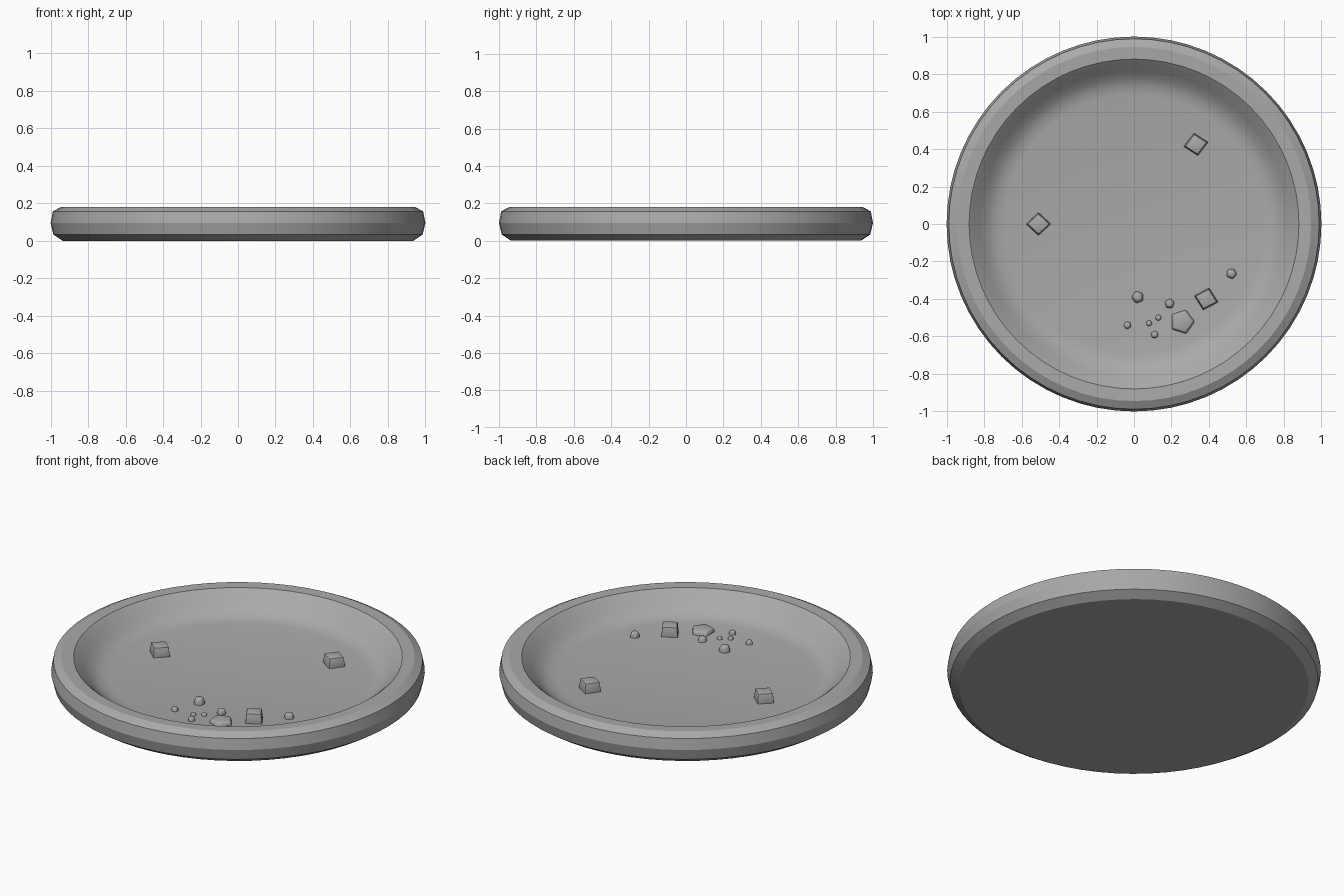
import bpy, bmesh, math
from mathutils import Matrix

cube = bpy.data.objects.get("Cube")
if cube:
    bpy.data.objects.remove(cube, do_unlink=True)

FLOOR = 0.06
stone = bpy.data.materials.new("stone grey")
stone.use_nodes = True
GREY = (0.4, 0.4, 0.4, 1)
stone.diffuse_color = GREY
stone.node_tree.nodes["Principled BSDF"].inputs["Base Color"].default_value = GREY


def add_object(name, bm, angle):
    bmesh.ops.recalc_face_normals(bm, faces=bm.faces)
    mesh = bpy.data.meshes.new(name)
    bm.to_mesh(mesh)
    bm.free()
    mesh.materials.append(stone)
    obj = bpy.data.objects.new(name, mesh)
    bpy.context.collection.objects.link(obj)
    bpy.ops.object.select_all(action="DESELECT")
    obj.select_set(True)
    bpy.context.view_layer.objects.active = obj
    bpy.ops.object.shade_smooth_by_angle(angle=math.radians(angle))
    return obj


# Shallow dish: a lathed profile closed by flat discs
def build_dish(profile, segments=64):
    bm = bmesh.new()
    rings = []
    for r, z in profile:
        rings.append([bm.verts.new((r * math.cos(a), r * math.sin(a), z))
                      for a in (math.tau * i / segments for i in range(segments))])
    for low, high in zip(rings, rings[1:]):
        for i in range(segments):
            j = (i + 1) % segments
            bm.faces.new((low[i], low[j], high[j], high[i]))
    bm.faces.new(rings[0])
    bm.faces.new(rings[-1])
    return add_object("dish", bm, 24)


build_dish([(0.935, 0), (0.985, 0.033), (1, 0.095), (0.988, 0.157), (0.945, 0.18),
            (0.88, 0.178), (0.855, 0.157), (0.82, 0.122), (0.78, 0.088),
            (0.74, 0.068), (0.69, FLOOR)])


# Chips: tapered prisms standing on the floor with softened edges
def add_chip(name, x, y, width, depth, height, turn, sides, taper, soft, angle):
    bm = bmesh.new()
    bmesh.ops.create_cone(bm, cap_ends=True, segments=sides, radius1=0.5,
                          radius2=0.5 * taper, depth=1)
    bmesh.ops.transform(bm, verts=bm.verts, matrix=(
        Matrix.Translation((x, y, FLOOR + height / 2 - 0.004))
        @ Matrix.Rotation(math.radians(turn), 4, "Z")
        @ Matrix.Diagonal((width, depth, height + 0.008, 1))))
    bmesh.ops.bevel(bm, geom=bm.edges[:], offset=soft, segments=2,
                    profile=0.5, affect="EDGES")
    add_object(name, bm, angle)


# Square blocks
for i, (x, y, turn) in enumerate([(0.33, 0.425, 10), (-0.51, 0, 0), (0.385, -0.4, -15)]):
    add_chip(f"block_{i + 1}", x, y, 0.135, 0.125, 0.055, turn, 4, 0.86, 0.004, 30)

# Loose pebbles: x, y, width, height
pebbles = [(0.02, -0.39, 0.075, 0.035), (0.19, -0.425, 0.06, 0.026),
           (0.52, -0.265, 0.065, 0.028), (-0.035, -0.54, 0.048, 0.02),
           (0.11, -0.59, 0.048, 0.02), (0.08, -0.53, 0.04, 0.014),
           (0.13, -0.5, 0.04, 0.014)]
for i, (x, y, w, h) in enumerate(pebbles):
    add_chip(f"pebble_{i + 1}", x, y, w, w, h, 50 * i + 18, 5, 0.7, w * 0.12, 50)

# Broad flat flake
add_chip("flake", 0.257, -0.522, 0.14, 0.14, 0.022, 55, 5, 0.85, 0.008, 60)
